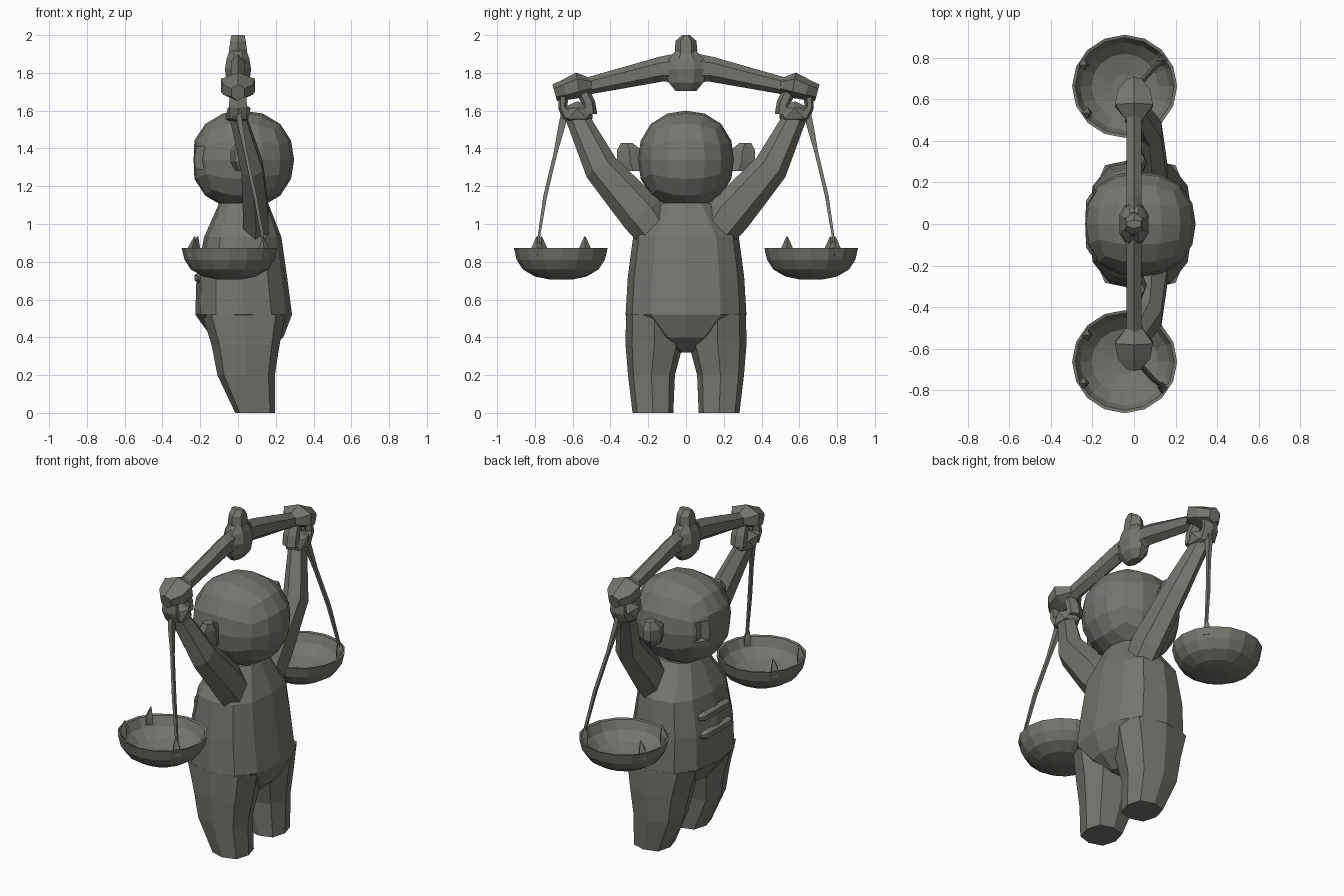
import bpy, bmesh, math
from mathutils import Vector

if "Cube" in bpy.data.objects:
    bpy.data.objects.remove(bpy.data.objects["Cube"])

STONE = bpy.data.materials.new("dark_stone")
STONE.diffuse_color = (0.18, 0.175, 0.155, 1)
STONE.use_nodes = True
STONE.node_tree.nodes["Principled BSDF"].inputs["Base Color"].default_value = STONE.diffuse_color


def finish(name, bm):
    bmesh.ops.recalc_face_normals(bm, faces=bm.faces)
    me = bpy.data.meshes.new(name)
    bm.to_mesh(me)
    bm.free()
    me.materials.append(STONE)
    ob = bpy.data.objects.new(name, me)
    bpy.context.collection.objects.link(ob)
    return ob


def loft(name, rings):
    """Skin a list of equal-length point rings and cap both ends."""
    bm = bmesh.new()
    vs = [[bm.verts.new(p) for p in r] for r in rings]
    n = len(rings[0])
    for a, b in zip(vs, vs[1:]):
        for i in range(n):
            j = (i + 1) % n
            bm.faces.new((a[i], a[j], b[j], b[i]))
    bm.faces.new(vs[0])
    bm.faces.new(vs[-1])
    return finish(name, bm)


def stack(name, sections, n=8, power=1.0, phase=0.0):
    """Horizontal sections: (z, centre x, centre y, radius x, radius y)."""
    def f(v):
        return math.copysign(abs(v) ** power, v)
    ang = [2 * math.pi * i / n + phase for i in range(n)]
    return loft(name, [[(cx + rx * f(math.cos(a)), cy + ry * f(math.sin(a)), z) for a in ang]
                       for z, cx, cy, rx, ry in sections])


def tube(name, path, n=6):
    """Limb along points: (x, y, z, radius across x, radius in the yz plane)."""
    pts = [Vector(p[:3]) for p in path]
    rings = []
    for i, p in enumerate(pts):
        t = (pts[min(i + 1, len(pts) - 1)] - pts[max(i - 1, 0)]).normalized()
        v = t.cross(Vector((1, 0, 0))).normalized()
        u = v.cross(t)
        ru, rv = path[i][3:]
        rings.append([p + u * ru * math.cos(a) + v * rv * math.sin(a)
                      for a in (2 * math.pi * (k + 0.5) / n for k in range(n))])
    return loft(name, rings)


def ball(name, loc, scale):
    bm = bmesh.new()
    bmesh.ops.create_icosphere(bm, subdivisions=1, radius=1)
    bmesh.ops.scale(bm, vec=scale, verts=bm.verts)
    bmesh.ops.translate(bm, vec=loc, verts=bm.verts)
    return finish(name, bm)


def box(name, loc, size):
    bm = bmesh.new()
    bmesh.ops.create_cube(bm, size=1)
    bmesh.ops.scale(bm, vec=size, verts=bm.verts)
    bmesh.ops.translate(bm, vec=loc, verts=bm.verts)
    return finish(name, bm)


# Torso
stack("torso", [(0.32, 0.07, 0, 0.08, 0.03), (0.40, 0.05, 0, 0.19, 0.16),
                (0.52, 0.03, 0, 0.256, 0.32), (0.72, 0.02, 0, 0.24, 0.308),
                (0.93, 0.025, 0, 0.205, 0.28), (1.11, 0.03, 0, 0.13, 0.14)], 12, 0.8)

# Head: faceted cube-sphere with a flattened face on -x
bm = bmesh.new()
bmesh.ops.create_cube(bm, size=2)
bmesh.ops.subdivide_edges(bm, edges=bm.edges[:], cuts=3, use_grid_fill=True)
for v in bm.verts:
    d = Vector([math.tan(x * math.pi / 4) for x in v.co]).normalized()
    d *= sum(abs(x) ** 2.2 for x in d) ** (-1 / 2.2)
    v.co = (max(0.025 + 0.272 * d.x, -0.235), 0.255 * d.y, 1.34 + 0.26 * d.z)
head = finish("head", bm)

# Eye recesses
for s in (-1, 1):
    cutter = box("eye_cutter", (-0.215, s * 0.13, 1.35), (0.09, 0.065, 0.12))
    cutter.hide_render = True
    mod = head.modifiers.new("eye", 'BOOLEAN')
    mod.operation = 'DIFFERENCE'
    mod.solver = 'EXACT'
    mod.object = cutter
    bpy.context.view_layer.objects.active = head
    bpy.ops.object.modifier_apply(modifier="eye")
    bpy.data.objects.remove(cutter)

# Chest bars
for z, x in ((0.715, -0.205), (0.82, -0.19)):
    tube("chest_bar", [(x + 0.012, -0.14, z, 0.02, 0.015), (x, -0.11, z, 0.03, 0.028),
                       (x, 0.11, z, 0.03, 0.028), (x + 0.012, 0.14, z, 0.02, 0.015)])

for s in (-1, 1):
    # Leg
    stack("leg", [(0, 0.09, s * 0.175, 0.105, 0.108), (0.2, 0.043, s * 0.183, 0.152, 0.124),
                  (0.36, 0.04, s * 0.168, 0.18, 0.152), (0.52, 0.03, s * 0.165, 0.22, 0.153)],
          8, 0.75)
    # Ear
    stack("ear", [(1.28, 0.02, s * 0.28, 0.035, 0.06), (1.33, 0.01, s * 0.295, 0.05, 0.08),
                  (1.39, 0.01, s * 0.30, 0.05, 0.075), (1.43, 0.02, s * 0.315, 0.03, 0.035)], 6)
    # Arm
    tube("arm", [(0.09, s * 0.14, 0.93, 0.08, 0.10), (0.095, s * 0.23, 1.05, 0.078, 0.118),
                 (0.075, s * 0.45, 1.30, 0.066, 0.092), (0.01, s * 0.56, 1.53, 0.05, 0.065),
                 (0.0, s * 0.58, 1.58, 0.05, 0.065)])
    # Hand with a gripping thumb and fingers
    ball("palm", (0, s * 0.575, 1.585), (0.075, 0.095, 0.065))
    tube("thumb", [(0, s * 0.51, 1.58, 0.05, 0.04), (0, s * 0.515, 1.64, 0.05, 0.035),
                   (0, s * 0.545, 1.70, 0.04, 0.035)])
    tube("fingers", [(0, s * 0.62, 1.57, 0.055, 0.04), (0, s * 0.655, 1.62, 0.055, 0.022),
                     (0, s * 0.65, 1.69, 0.05, 0.025)])
    # Beam and its end knob
    tube("beam", [(0, s * 0.04, 1.825, 0.045, 0.08), (0, s * 0.13, 1.82, 0.042, 0.066),
                  (0, s * 0.50, 1.735, 0.042, 0.046), (0, s * 0.60, 1.72, 0.05, 0.05)])
    tube("beam_knob", [(0, s * 0.50, 1.735, 0.045, 0.035), (0, s * 0.57, 1.735, 0.105, 0.068),
                       (0, s * 0.64, 1.71, 0.09, 0.055), (0, s * 0.695, 1.695, 0.04, 0.045)])

    # Pan: lathed open bowl
    cx, cy = -0.045, s * 0.663
    stack("pan", [(z, cx, cy, r, r * 0.98) for z, r in
                  [(0.706, 0.06), (0.722, 0.14), (0.76, 0.205), (0.81, 0.238), (0.872, 0.253),
                   (0.868, 0.238), (0.815, 0.215), (0.765, 0.16), (0.742, 0.06)]], 16)
    # Rim spikes
    for deg in (35, 152, 216):
        a = math.radians(deg)
        x, y = cx + 0.222 * math.cos(a), cy + s * 0.218 * math.sin(a)
        stack("rim_spike", [(0.83, x, y, 0.026, 0.03), (0.875, x, y, 0.024, 0.03),
                            (0.935, x * 0.95, y, 0.003, 0.003)], 4)
    # Hanging cord
    tube("cord", [(0.0, s * 0.635, 1.66, 0.015, 0.015), (0.01, s * 0.655, 1.53, 0.018, 0.026),
                  (0.04, s * 0.69, 1.38, 0.012, 0.014), (0.09, s * 0.745, 1.15, 0.012, 0.014),
                  (0.14, s * 0.787, 0.88, 0.010, 0.008)], 4)

# Central hub and finial
tube("hub", [(-0.001, 0, 1.705, 0.03, 0.06), (0, 0, 1.75, 0.065, 0.10),
             (0, 0, 1.82, 0.075, 0.12), (0, 0, 1.875, 0.065, 0.10),
             (0, 0, 1.93, 0.045, 0.045)], 8)
stack("finial", [(1.87, 0, 0, 0.06, 0.05), (1.92, 0, 0, 0.055, 0.06),
                 (1.97, 0, 0, 0.047, 0.055), (2.0, 0, 0, 0.04, 0.02)], 6, 1.0, math.pi / 6)
